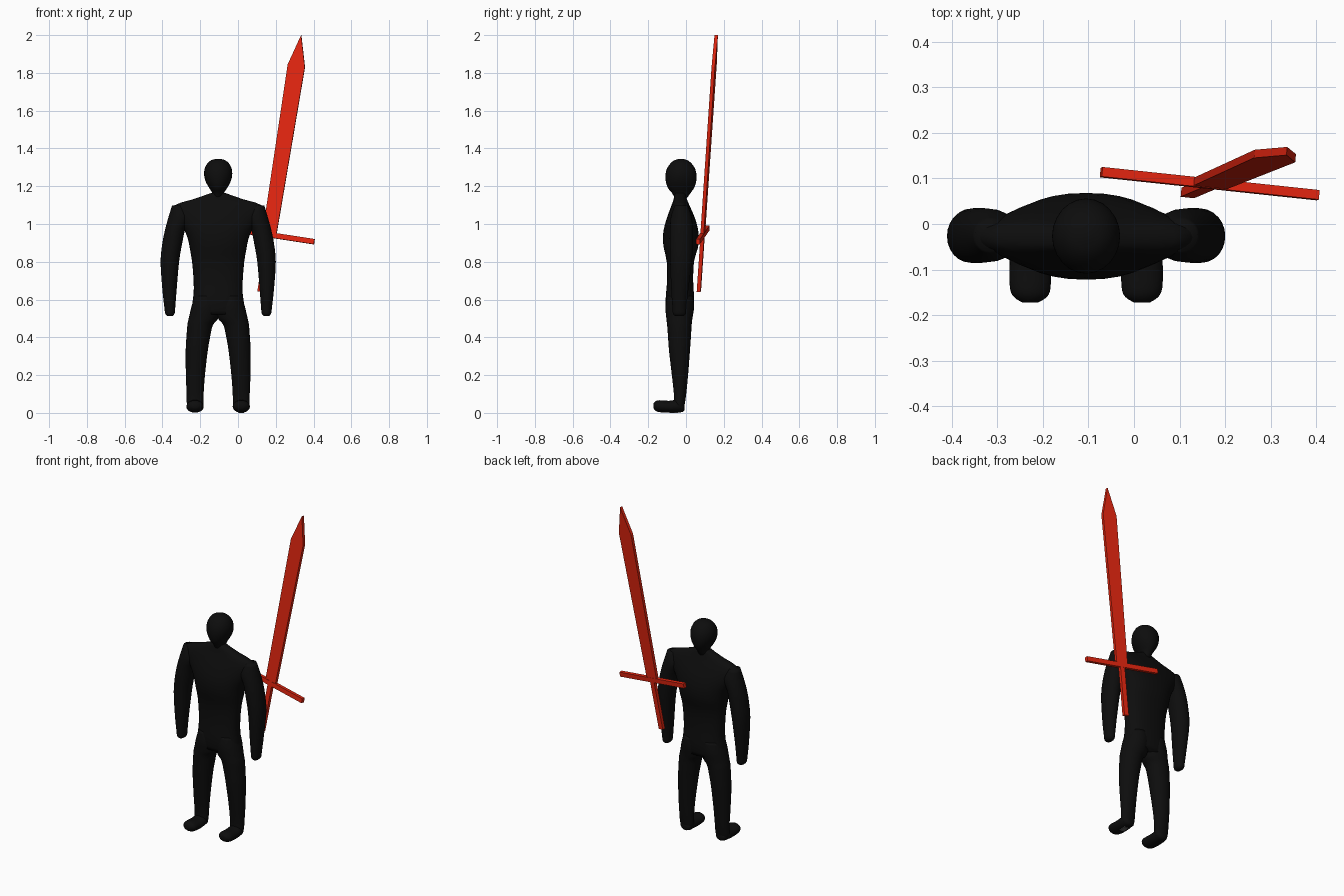
import bpy, bmesh, math
from mathutils import Vector, Matrix

CX = -0.105  # middle of the figure


def material(name, rgb):
    m = bpy.data.materials.new(name)
    m.diffuse_color = (*rgb, 1)
    return m


BLACK = material("matte black", (0.004, 0.004, 0.004))
RED = material("bright red", (0.78, 0.019, 0.005))
GREY = material("dull grey", (0.12, 0.12, 0.12))


def finish(name, bm, mat, smooth):
    bmesh.ops.recalc_face_normals(bm, faces=bm.faces)
    me = bpy.data.meshes.new(name)
    bm.to_mesh(me)
    bm.free()
    me.materials.append(mat)
    for p in me.polygons:
        p.use_smooth = smooth
    ob = bpy.data.objects.new(name, me)
    bpy.context.collection.objects.link(ob)
    return ob


def refine(rings, steps=3):
    """Catmull-Rom interpolation between rings."""
    out = []
    for i in range(len(rings) - 1):
        p = [rings[max(0, min(len(rings) - 1, i + k))] for k in (-1, 0, 1, 2)]
        for s in range(steps):
            t = s / steps
            out.append([0.5 * (2 * b + (c - a) * t + (2 * a - 5 * b + 4 * c - d) * t * t
                               + (3 * b - a - 3 * c + d) * t ** 3) for a, b, c, d in zip(*p)])
    return out + [list(rings[-1])]


def loft(name, rings, side=1, along="z", power=2.0, steps=3, sides=24):
    """Rings are (position, x from, x to, depth from, depth to), x measured from the middle."""
    bm = bmesh.new()
    loops = []
    for pos, x0, x1, d0, d1 in refine(rings, steps):
        loop = []
        for k in range(sides):
            a = 2 * math.pi * k / sides
            c, s = math.cos(a), math.sin(a)
            c = math.copysign(abs(c) ** (2 / power), c)
            s = math.copysign(abs(s) ** (2 / power), s)
            x = CX + side * ((x0 + x1) / 2 + c * (x1 - x0) / 2)
            d = (d0 + d1) / 2 + s * (d1 - d0) / 2
            loop.append(bm.verts.new((x, d, pos) if along == "z" else (x, pos, d)))
        loops.append(loop)
    for a, b in zip(loops, loops[1:]):
        for k in range(sides):
            bm.faces.new((a[k], a[(k + 1) % sides], b[(k + 1) % sides], b[k]))
    bm.faces.new(loops[0])
    bm.faces.new(loops[-1])
    return finish(name, bm, BLACK, True)


# Torso: hips up to the sloping shoulders
torso = [(0.52, 0.135, -0.10, 0.035), (0.57, 0.138, -0.108, 0.043), (0.63, 0.130, -0.106, 0.042),
         (0.70, 0.130, -0.100, 0.038), (0.80, 0.138, -0.102, 0.042), (0.87, 0.150, -0.117, 0.062),
         (0.92, 0.160, -0.122, 0.068), (0.97, 0.180, -0.118, 0.064), (1.03, 0.215, -0.102, 0.048),
         (1.095, 0.240, -0.078, 0.020), (1.13, 0.135, -0.066, 0.005), (1.165, 0.035, -0.058, -0.005)]
loft("torso", [(z, -w, w, a, b) for z, w, a, b in torso], power=2.3, steps=2, sides=32)

# Head: egg narrowing to the chin
head = [(1.13, 0.028, -0.055, 0.000), (1.165, 0.032, -0.075, 0.025), (1.19, 0.047, -0.095, 0.042),
        (1.22, 0.064, -0.106, 0.053), (1.255, 0.074, -0.109, 0.056), (1.29, 0.072, -0.102, 0.049),
        (1.32, 0.058, -0.083, 0.030), (1.338, 0.036, -0.060, 0.007), (1.345, 0.008, -0.034, -0.019)]
loft("head", [(z, -w, w, a, b) for z, w, a, b in head])

arm = [(1.098, 0.180, 0.244, -0.060, 0.008), (1.04, 0.145, 0.262, -0.080, 0.030),
       (0.97, 0.175, 0.281, -0.085, 0.035), (0.90, 0.190, 0.295, -0.086, 0.035),
       (0.80, 0.207, 0.305, -0.084, 0.031), (0.65, 0.220, 0.295, -0.078, 0.012),
       (0.56, 0.227, 0.285, -0.072, 0.002), (0.525, 0.231, 0.280, -0.069, -0.001),
       (0.512, 0.243, 0.268, -0.055, -0.015)]
leg = [(0.62, 0.000, 0.125, -0.100, 0.038), (0.56, -0.010, 0.142, -0.109, 0.043),
       (0.50, 0.000, 0.156, -0.104, 0.034), (0.465, 0.028, 0.163, -0.100, 0.030),
       (0.40, 0.043, 0.168, -0.095, 0.026), (0.33, 0.055, 0.172, -0.090, 0.021),
       (0.20, 0.070, 0.171, -0.075, 0.011), (0.10, 0.077, 0.167, -0.064, 0.001),
       (0.05, 0.078, 0.166, -0.062, -0.006), (0.02, 0.085, 0.158, -0.055, -0.012)]
foot = [(-0.008, 0.105, 0.138, 0.015, 0.045), (-0.018, 0.088, 0.155, 0.005, 0.060),
        (-0.045, 0.080, 0.165, 0.002, 0.070), (-0.090, 0.077, 0.168, 0.001, 0.064),
        (-0.140, 0.078, 0.167, 0.004, 0.067), (-0.160, 0.086, 0.158, 0.011, 0.062),
        (-0.172, 0.105, 0.140, 0.024, 0.050)]
for label, side in (("left", 1), ("right", -1)):
    loft(label + "_arm", arm, side)
    loft(label + "_leg", leg, side)
    loft(label + "_foot", foot, side, along="y")

# Worn patch under one foot
bm = bmesh.new()
bmesh.ops.create_cube(bm, size=1, matrix=Matrix.Translation((0.017, -0.065, 0.002))
                      @ Matrix.Diagonal((0.03, 0.045, 0.004, 1)))
finish("sole_patch", bm, GREY, False)

# Sword frame: origin at the pommel, u along the blade, w across it, n through it
BASE = Vector((0.118, 0.068, 0.642))
TIP = Vector((0.335, 0.160, 2.0))
U = (TIP - BASE).normalized()
W = Vector((0.983, -0.105, -0.157))
W = (W - U * W.dot(U)).normalized()
N = U.cross(W)
LENGTH = (TIP - BASE).length


def plate(name, outline, thick):
    """Extruded flat outline given as (across, along) points."""
    bm = bmesh.new()
    rows = [[bm.verts.new(BASE + W * a + U * l + N * h) for a, l in outline]
            for h in (-thick / 2, thick / 2)]
    bm.faces.new(rows[0])
    bm.faces.new(rows[1])
    n = len(outline)
    for k in range(n):
        bm.faces.new((rows[0][k], rows[0][(k + 1) % n], rows[1][(k + 1) % n], rows[1][k]))
    finish(name, bm, RED, False)


G = 0.305  # guard height along the sword
plate("sword_handle", [(-0.015, 0), (0.015, 0), (0.015, G), (-0.015, G)], 0.02)
plate("sword_guard", [(-0.242, G - 0.014), (0.242, G - 0.014), (0.242, G + 0.014), (-0.242, G + 0.014)], 0.021)
plate("sword_blade", [(-0.037, G), (0.037, G), (0.046, LENGTH - 0.165), (0, LENGTH), (-0.046, LENGTH - 0.165)], 0.018)
